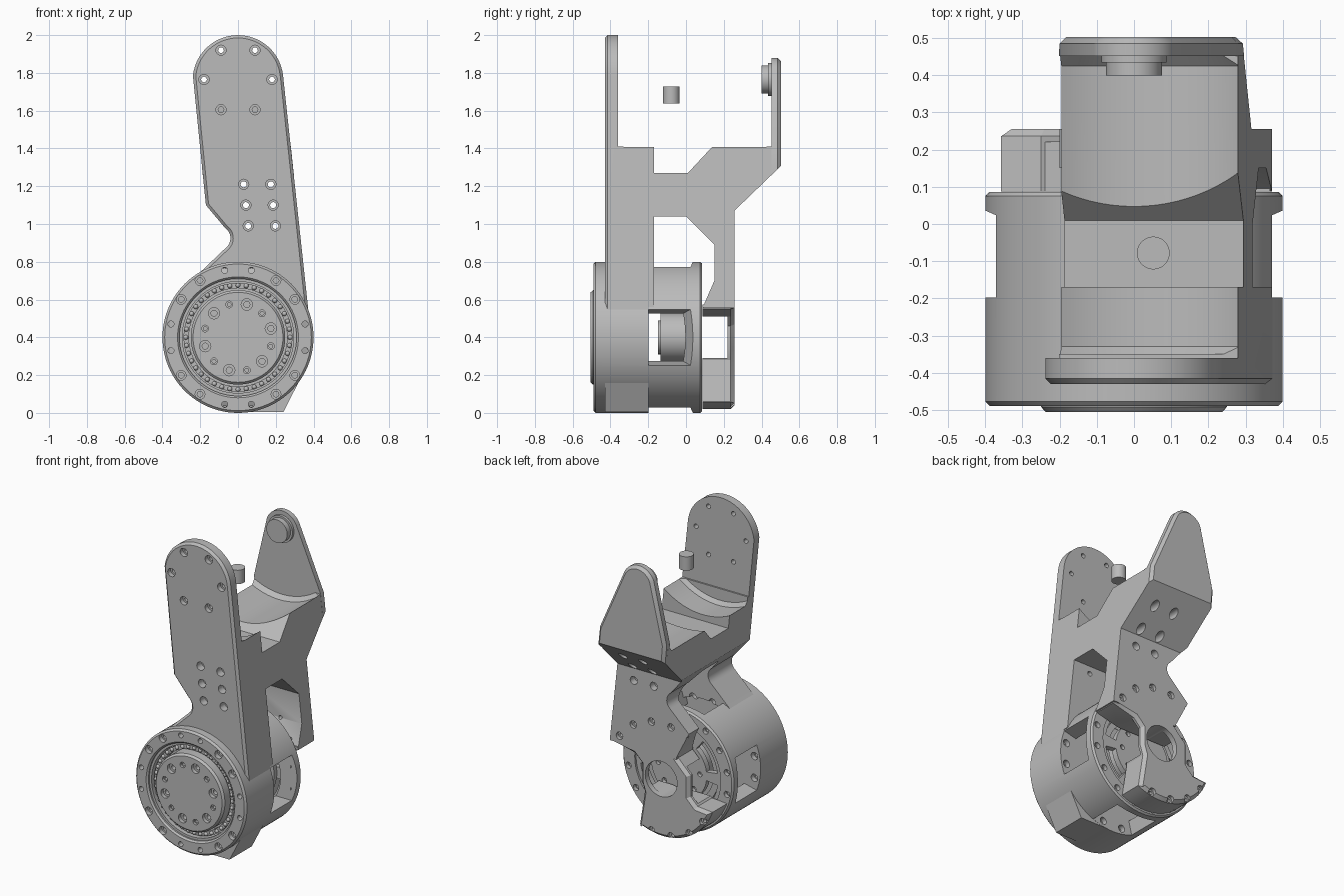
import bpy, bmesh
from math import sin, cos, pi, radians
from mathutils import Matrix, Vector

if "Cube" in bpy.data.objects:
    bpy.data.objects.remove(bpy.data.objects["Cube"])

grey = bpy.data.materials.new("machined grey")
grey.use_nodes = True
GREY = (0.50, 0.50, 0.50, 1)
grey.diffuse_color = GREY
grey.node_tree.nodes["Principled BSDF"].inputs["Base Color"].default_value = GREY
AXIS_Z = 0.4  # height of the joint axis


def finish(name, bm):
    bmesh.ops.recalc_face_normals(bm, faces=bm.faces)
    mesh = bpy.data.meshes.new(name)
    bm.to_mesh(mesh)
    bm.free()
    mesh.materials.append(grey)
    ob = bpy.data.objects.new(name, mesh)
    bpy.context.scene.collection.objects.link(ob)
    return ob


def prism(name, outline, a, b, axis="y", bevel=0, ends=()):
    """Extrude an outline from a to b; chamfer the rims of the ends listed."""
    bm = bmesh.new()
    place = (lambda p, t: (p[0], t, p[1])) if axis == "y" else (lambda p, t: (t, p[0], p[1]))
    rings = [[bm.verts.new(place(p, t)) for p in outline] for t in (a, b)]
    caps = [bm.faces.new(r) for r in rings]
    n = len(outline)
    for i in range(n):
        j = (i + 1) % n
        bm.faces.new((rings[0][i], rings[0][j], rings[1][j], rings[1][i]))
    bmesh.ops.recalc_face_normals(bm, faces=bm.faces)
    rims = [e for k in ends for e in caps[k].edges]
    if rims:
        bmesh.ops.bevel(bm, geom=rims, offset=bevel, segments=1, affect="EDGES")
    return finish(name, bm)


def lathe(name, profile, x=0, z=AXIS_Z, steps=96, closed=False, bm=None):
    """Turn a (radius, y) profile around an axis along y."""
    part = bmesh.new()
    vs = [part.verts.new((r, y, 0)) for r, y in profile]
    pairs = list(zip(vs, vs[1:])) + ([(vs[-1], vs[0])] if closed else [])
    edges = [part.edges.new(p) for p in pairs]
    bmesh.ops.spin(part, geom=vs + edges, cent=(0, 0, 0), axis=(0, 1, 0),
                   angle=2 * pi, steps=steps, use_duplicate=False)
    bmesh.ops.remove_doubles(part, verts=part.verts, dist=1e-5)
    bmesh.ops.translate(part, verts=part.verts, vec=(x, 0, z))
    if bm is None:
        return finish(name, part)
    bmesh.ops.recalc_face_normals(part, faces=part.faces)
    temp = bpy.data.meshes.new("temp")
    part.to_mesh(temp)
    part.free()
    bm.from_mesh(temp)
    bpy.data.meshes.remove(temp)


def boolean(ob, cutter, op="DIFFERENCE", keep=False):
    mod = ob.modifiers.new("cut", "BOOLEAN")
    mod.operation, mod.object, mod.solver = op, cutter, "EXACT"
    deps = bpy.context.evaluated_depsgraph_get()
    mesh = bpy.data.meshes.new_from_object(ob.evaluated_get(deps))
    ob.modifiers.clear()
    ob.data = mesh
    if not keep:
        bpy.data.objects.remove(cutter)


def holes(spots, front, sink, back, big=0.027, small=0.015):
    """Counterbored holes, as one cutter, at (x, z) spots."""
    bm = bmesh.new()
    for x, z in spots:
        lathe("", [(0, front), (big, front), (big, sink), (small, sink), (small, back), (0, back)],
              x, z, 16, bm=bm)
    return finish("hole_cutter", bm)


def ring(radius, count, start):
    return [(radius * cos(radians(start + 360 * i / count)),
             AXIS_Z + radius * sin(radians(start + 360 * i / count))) for i in range(count)]


def arc(cx, cz, r, a0, a1, n):
    return [(cx + r * cos(radians(a0 + (a1 - a0) * i / n)),
             cz + r * sin(radians(a0 + (a1 - a0) * i / n))) for i in range(n + 1)]


# Arm: front outline crossed with side outline
arm_outline = (arc(0, 1.76, 0.24, 6, 174, 28) + [(-0.17, 1.1), (-0.065, 0.975)]
               + arc(-0.105, 0.925, 0.065, 45, -50, 8)
               + [(-0.2, 0.745), (-0.11, 0.57), (-0.1, 0.4), (0.385, 0.4), (0.375, 0.52)])
side_outline = [(-0.5, 0.4), (-0.5, 2.1), (-0.36, 2.1), (-0.36, 1.41), (-0.17, 1.41), (-0.17, 1.27),
                (0.01, 1.27), (0.14, 1.41), (0.47, 1.41), (0.47, 1.276),
                (0.256, 1.07), (0.256, 0.555), (0.087, 0.555), (0.15, 0.7), (0.15, 0.89),
                (0, 1.04), (-0.17, 1.04), (-0.17, 0.56), (-0.2, 0.56), (-0.2, 0.4)]
arm = prism("arm", arm_outline, -0.43, 0.6, bevel=0.015, ends=(0,))
boolean(arm, prism("side_cutter", side_outline, -1, 1, "x"), "INTERSECT")
# Rounded saddle between the two upright plates
boolean(arm, lathe("saddle_cutter", [(0, -0.35), (0.425, -0.35), (0.45, -0.33), (0.45, 0.425),
                                     (0.425, 0.452), (0, 0.452)], z=1.76))
boolean(arm, lathe("bore_cutter", [(0, -0.6), (0.36, -0.6), (0.36, 0.08), (0, 0.08)]))

# Rear bracket around the joint, notched on both sides, joined to the arm
bracket_outline = ([(0.366, 0.575), (0.36, 0.55), (0.2, 0.51), (0.15, 0.46), (0.15, 0.34), (0.13, 0.28),
                    (0.165, 0.06)] + arc(0, AXIS_Z, 0.38, -64, -160, 20)
                   + [(-0.25, 0.28), (-0.2, 0.33), (-0.2, 0.47), (-0.11, 0.56), (-0.112, 0.575)])
bracket = prism("rear_bracket", bracket_outline, 0.088, 0.256, bevel=0.02, ends=(1,))
boolean(bracket, prism("channel_cutter", [(0, 0.29), (0.22, 0.29), (0.22, 0.51), (0, 0.51)], -1, 1, "x"))
boolean(bracket, lathe("eye_cutter", [(0, 0), (0.115, 0), (0.115, 0.4), (0, 0.4)]))
boolean(arm, bracket, "UNION")

# Screw holes through the arm
rim_spots = ring(0.362, 16, 11.25)
upper_spots = [(s * x, z) for s in (-1, 1) for x, z in ((0.09, 1.92), (0.18, 1.765), (0.09, 1.605))]
boolean(arm, holes(upper_spots, -0.6, -0.40, -0.3))
lower_spots = [(x + d, z) for d in (0, 0.144) for x, z in ((0.03, 1.21), (0.042, 1.1), (0.054, 0.99))]
boolean(arm, holes(lower_spots, -0.6, -0.38, 0.6, 0.027, 0.016))
boolean(arm, holes(lower_spots, 0.6, 0.21, 0.2, 0.026, 0.016))
boolean(arm, holes(rim_spots, 0.05, 0.235, 0.4, 0.012, 0.024))

# Rear upright plate, mitred to the slope, with its pivot stub
rear_plate = prism("rear_plate", [(0.297, 1.25), (0.28, 1.41)] + arc(0, 1.765, 0.115, 22, 158, 16)
                   + [(-0.2, 1.41), (-0.186, 1.25)], 0.452, 0.503, bevel=0.018, ends=(1,))
boolean(rear_plate, prism("mitre_cutter", [(0.256, 1.07), (0.256, 1), (0.7, 1), (0.7, 1.497)], -1, 1, "x"))
lathe("pivot_stub", [(0, 0.40), (0.075, 0.40), (0.075, 0.435), (0.088, 0.435), (0.088, 0.455),
                     (0, 0.455)], z=1.765, steps=48)

# Motor housing: hollow barrel with front ring groove
housing = lathe("housing", [(0, -0.3), (0.31, -0.3), (0.31, -0.48), (0.32, -0.49), (0.388, -0.49),
                            (0.4, -0.478), (0.4, 0.075), (0.39, 0.086), (0.31, 0.086), (0.31, -0.2),
                            (0, -0.2)])
# Four flared windows around the barrel
bm = bmesh.new()
for quarter in range(4):
    verts = bmesh.ops.create_cube(bm, size=2)["verts"]
    for v in verts:
        outer = v.co.x > 0
        y = -0.198 if v.co.y < 0 else (0.045 if outer else -0.03)
        v.co = (0.42 if outer else 0.25, y, v.co.z * (0.16 if outer else 0.118))
    bmesh.ops.rotate(bm, verts=verts, matrix=Matrix.Rotation(quarter * pi / 2, 3, "Y"))
bmesh.ops.translate(bm, verts=bm.verts, vec=(0, 0, AXIS_Z))
boolean(housing, finish("window_cutter", bm))

# Foot under the housing
foot = prism("foot", [(0, 0.004), (0.24, 0.004), (0.335, 0.19), (0.2, 0.25), (0, 0.2)], -0.43, -0.199)
boolean(foot, lathe("foot_bore", [(0, -0.6), (0.34, -0.6), (0.34, 0), (0, 0)]))

# Rim holes: blind counterbores, and straight ones that pass the windows
boolean(housing, holes([p for i, p in enumerate(rim_spots) if i % 4 in (1, 2)], -0.6, -0.46, -0.43, 0.026))
boolean(housing, holes(rim_spots, 0.02, 0.06, 0.2, 0.014, 0.02))
through = holes([p for i, p in enumerate(rim_spots) if i % 4 in (0, 3)], -0.6, -0.23, -0.1, 0.016, 0.024)
for part in (housing, arm, foot):
    boolean(part, through, keep=True)
bpy.data.objects.remove(through)

# Output disc with alternating large and small screw holes
output_disc = lathe("output_disc", [(0, -0.505), (0.238, -0.505), (0.25, -0.492), (0.25, -0.29), (0, -0.29)])
boolean(output_disc, holes(ring(0.18, 6, 15), -0.6, -0.48, -0.45, 0.03, 0.016))
boolean(output_disc, holes(ring(0.18, 6, 45), -0.6, -0.49, -0.45, 0.018, 0.01))

# Bearing: outer race, cage and small balls
lathe("bearing_race", [(0.295, -0.47), (0.312, -0.47), (0.312, -0.4), (0.295, -0.4)], closed=True)
lathe("bearing_cage", [(0.26, -0.45), (0.288, -0.45), (0.288, -0.4), (0.26, -0.4)], closed=True)
bm = bmesh.new()
for x, z in ring(0.276, 40, 0):
    bmesh.ops.create_icosphere(bm, subdivisions=2, radius=0.013,
                               matrix=Matrix.Translation(Vector((x, -0.45, z))))
finish("bearing_balls", bm)

# Motor inside the barrel
lathe("motor", [(0, -0.147), (0.09, -0.147), (0.09, -0.135), (0.13, -0.135), (0.13, 0.0),
                (0.1, 0.04), (0, 0.04)], steps=48)

# Rear gear carrier with curved slots and screw holes
carrier = lathe("gear_carrier", [(0, 0.035), (0.312, 0.035), (0.312, 0.072), (0, 0.072)])
for i in range(6):
    a = 60 * i + 8
    slot = arc(0, AXIS_Z, 0.28, a, a + 44, 8) + arc(0, AXIS_Z, 0.2, a + 44, a, 8)
    boolean(carrier, prism("slot_cutter", slot, 0, 0.2))
boolean(carrier, holes(ring(0.15, 8, 0), 0.03, 0.05, 0.2, 0.012, 0.016))
lathe("inner_gear", [(0.22, 0.0), (0.26, 0.0), (0.26, 0.03), (0.22, 0.03)], steps=48, closed=True)

# Loose alignment peg
bm = bmesh.new()
bmesh.ops.create_cone(bm, cap_ends=True, segments=48, radius1=0.044, radius2=0.044, depth=0.09,
                      matrix=Matrix.Translation(Vector((0.052, -0.078, 1.683))))
finish("peg", bm)

# Smooth the turned faces, keep machined edges crisp
bpy.ops.object.select_all(action="DESELECT")
for ob in bpy.context.scene.objects:
    if ob.type == "MESH":
        ob.select_set(True)
        bpy.context.view_layer.objects.active = ob
bpy.ops.object.shade_smooth_by_angle(angle=radians(25))
